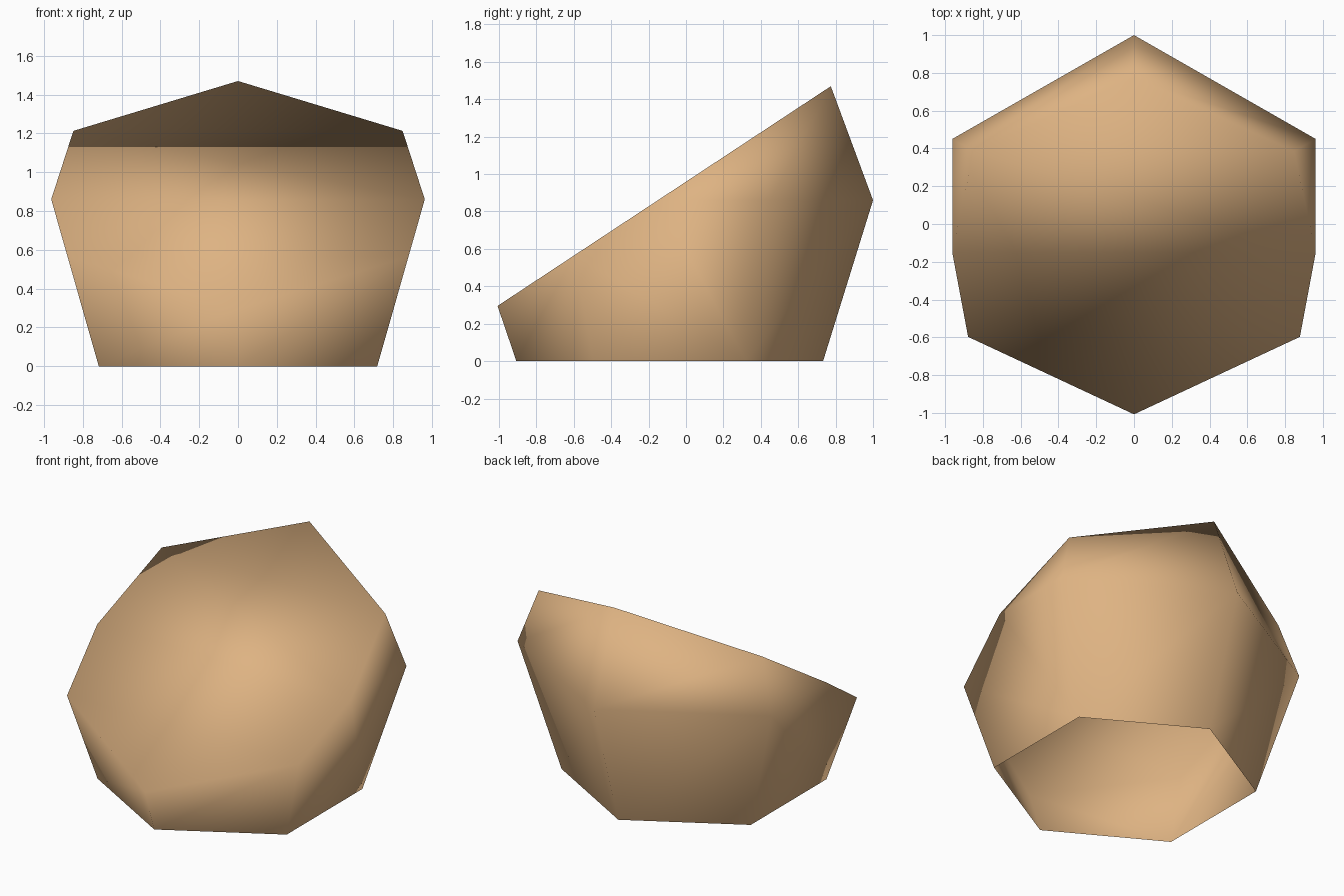
import bpy
import bmesh
from math import pi, cos, sin
from mathutils import Vector

cube = bpy.data.objects.get("Cube")
if cube:
    bpy.data.objects.remove(cube, do_unlink=True)

# Single flat colour
tan = bpy.data.materials.new("warm_tan")
tan.use_nodes = True
colour = (0.73, 0.45, 0.225, 1)
tan.diffuse_color = colour
tan.node_tree.nodes["Principled BSDF"].inputs["Base Color"].default_value = colour

bm = bmesh.new()


def hex_ring(radius, centre_y, z):
    angles = [pi / 2 + k * pi / 3 for k in range(6)]
    return [bm.verts.new((1.01 * radius * cos(a), centre_y + radius * sin(a), z))
            for a in angles]


# Barrel walls: narrow open foot, wide middle, narrowing top
rings = [hex_ring(0.82, -0.087, 0), hex_ring(1.1, -0.1, 0.86), hex_ring(0.8, -0.1, 1.67)]
for low, high in zip(rings, rings[1:]):
    for i in range(6):
        j = (i + 1) % 6
        bm.faces.new((low[i], low[j], high[j], high[i]))

# Slanted cut, rising from front to back
cut = bmesh.ops.bisect_plane(
    bm, geom=bm.verts[:] + bm.edges[:] + bm.faces[:], dist=1e-5,
    plane_co=Vector((0, -1, 0.3)), plane_no=Vector((0, -1.17, 1.775)),
    clear_outer=True)
rim = [g for g in cut["geom_cut"] if isinstance(g, bmesh.types.BMVert)]

# Lid made of strips between mirrored rim points
left = sorted([v for v in rim if v.co.x > -0.001], key=lambda v: v.co.y)
right = sorted([v for v in rim if v.co.x < 0.001], key=lambda v: v.co.y)
for i in range(len(left) - 1):
    strip = [left[i], left[i + 1], right[i + 1], right[i]]
    bm.faces.new(list(dict.fromkeys(strip)))

bm.normal_update()
for face in bm.faces:
    face.smooth = True

mesh = bpy.data.meshes.new("slanted_hexagonal_shell")
bm.to_mesh(mesh)
bm.free()
mesh.materials.append(tan)
shell = bpy.data.objects.new("slanted_hexagonal_shell", mesh)
bpy.context.collection.objects.link(shell)
